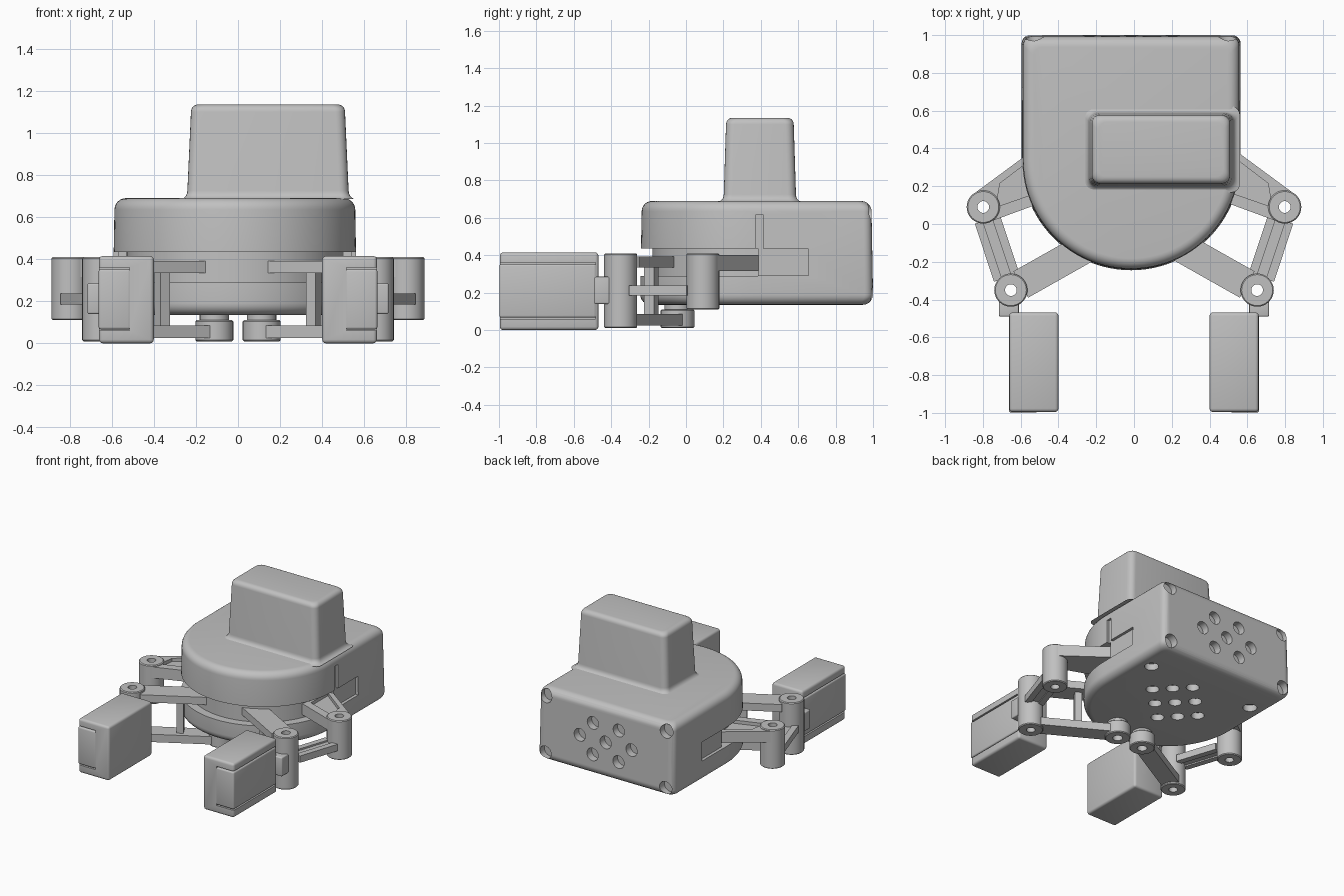
import bpy, bmesh
from math import sin, cos, pi, atan2, hypot
from mathutils import Matrix

cube = bpy.data.objects.get("Cube")
if cube:
    bpy.data.objects.remove(cube, do_unlink=True)

grey = bpy.data.materials.new("light_grey")
grey.use_nodes = True
COLOR = (0.53, 0.53, 0.53, 1)
grey.diffuse_color = COLOR
grey.node_tree.nodes["Principled BSDF"].inputs["Base Color"].default_value = COLOR
parts = []


def finish(name, bm):
    bmesh.ops.recalc_face_normals(bm, faces=bm.faces[:])
    mesh = bpy.data.meshes.new(name)
    bm.to_mesh(mesh)
    bm.free()
    mesh.materials.append(grey)
    ob = bpy.data.objects.new(name, mesh)
    bpy.context.collection.objects.link(ob)
    parts.append(ob)
    return ob


def loft(name, rings, closed=False):
    """Skin equal-length rings; cap the ends, or join last to first."""
    bm = bmesh.new()
    rows = [[bm.verts.new(p) for p in ring] for ring in rings]
    n = len(rows[0])
    pairs = list(zip(rows, rows[1:])) + ([(rows[-1], rows[0])] if closed else [])
    for a, b in pairs:
        for i in range(n):
            j = (i + 1) % n
            bm.faces.new((a[i], a[j], b[j], b[i]))
    if not closed:
        bm.faces.new(rows[0])
        bm.faces.new(rows[-1])
    return finish(name, bm)


def prism(name, outline, z0, z1):
    return loft(name, [[(x, y, z) for x, y in outline] for z in (z0, z1)])


def circle(x, y, r, n=32):
    return [(x + r * cos(2 * pi * i / n), y + r * sin(2 * pi * i / n)) for i in range(n)]


def tube(name, x, y, z0, z1, r, hole):
    c = 0.006
    steps = ((hole, z0), (r - c, z0), (r, z0 + c), (r, z1 - c), (r - c, z1), (hole, z1))
    return loft(name, [[(a, b, z) for a, b in circle(x, y, q)] for q, z in steps], True)


def box(name, x0, x1, y0, y1, z0, z1, bevel=0.0):
    bm = bmesh.new()
    bmesh.ops.create_cube(bm, size=1, matrix=Matrix.Translation(
        ((x0 + x1) / 2, (y0 + y1) / 2, (z0 + z1) / 2))
        @ Matrix.Diagonal((abs(x1 - x0), y1 - y0, z1 - z0, 1)))
    if bevel:
        bmesh.ops.bevel(bm, geom=bm.edges[:], offset=bevel, segments=3,
                        profile=0.5, affect='EDGES')
    return finish(name, bm)


def bar(name, a, b, width, z0, z1, shift=0.0, trim=0.0):
    """Straight bar between two plan points, optionally shifted sideways."""
    L = hypot(b[0] - a[0], b[1] - a[1])
    ux, uy = (b[0] - a[0]) / L, (b[1] - a[1]) / L
    out = []
    for t, s in ((trim, -1), (L - trim, -1), (L - trim, 1), (trim, 1)):
        w = shift + s * width / 2
        out.append((a[0] + ux * t - uy * w, a[1] + uy * t + ux * w))
    return prism(name, out, z0, z1)


def drill(name, x, y, z, r, depth, axis):
    """Cylinder cutter centred on a surface point."""
    bm = bmesh.new()
    m = Matrix.Translation((x, y, z))
    if axis == 'Y':
        m = m @ Matrix.Rotation(pi / 2, 4, 'X')
    bmesh.ops.create_cone(bm, cap_ends=True, segments=24, radius1=r, radius2=r,
                          depth=2 * depth, matrix=m)
    return finish(name, bm)


def cut(ob, cutter):
    mod = ob.modifiers.new("cut", 'BOOLEAN')
    mod.operation = 'DIFFERENCE'
    mod.solver = 'EXACT'
    mod.object = cutter
    bpy.context.view_layer.objects.active = ob
    bpy.ops.object.modifier_apply(modifier=mod.name)
    parts.remove(cutter)
    bpy.data.objects.remove(cutter, do_unlink=True)


# Main housing: half-round front, square back, rounded edges
CX, CY, R, BACK = -0.015, 0.335, 0.58, 1.0


def d_outline(inset, z):
    r, back, c = R - inset, BACK - inset, 0.045
    pts = [(CX + r * cos(pi + pi * i / 48), CY + r * sin(pi + pi * i / 48)) for i in range(49)]
    for sx, start in ((1, 0), (-1, pi / 2)):
        for i in range(6):
            a = start + pi / 2 * i / 5
            pts.append((CX + sx * (r - c) + c * cos(a), back - c + c * sin(a)))
    return [(x, y, z) for x, y in pts]


rings = []
E = 0.055
for i in range(7):
    a = pi / 2 * i / 6
    rings.append(d_outline(E * (1 - sin(a)), 0.135 + E * (1 - cos(a))))
for i in range(7):
    a = pi / 2 * i / 6
    rings.append(d_outline(0.008 * (1 - i / 6) + E * (1 - cos(a)) + 0.008 * i / 6,
                           0.69 - E * (1 - sin(a))))
housing = loft("housing", rings)

# Slot around the front that the arms swing in
ri = R - 0.065
slot = [(CX - ri, 0.385), (-0.9, 0.385), (-0.9, -0.6), (0.9, -0.6), (0.9, 0.385), (CX + ri, 0.385)]
slot += [(CX + ri * cos(a), CY + ri * sin(a)) for a in [-pi * i / 32 for i in range(33)]]
cut(housing, prism("slot_cutter", slot, 0.29, 0.435))

# Side panels and the upright groove
for s in (-1, 1):
    side = CX + s * R
    cut(housing, box("panel_cutter", side - 0.025, side + 0.025, 0.38, 0.655, 0.291, 0.434))
cut(housing, box("groove_cutter", CX + R - 0.025, CX + R + 0.05, 0.372, 0.415, 0.43, 0.615))

# Round holes in the back and underside
vents = [(0, 0)] + [(sx * 0.22, 0) for sx in (-1, 1)]
vents += [(sx * 0.11, sz * 0.12) for sx in (-1, 1) for sz in (-1, 1)]
for dx, dz in vents:
    cut(housing, drill("back_hole_cutter", CX + dx, BACK, 0.41 + dz, 0.048, 0.06, 'Y'))
for sx in (-1, 1):
    for sz in (-1, 1):
        cut(housing, drill("screw_cutter", CX + sx * 0.51, BACK, 0.413 + sz * 0.215, 0.05, 0.06, 'Y'))
    cut(housing, drill("foot_hole_cutter", CX + sx * 0.45, 0.71, 0.135, 0.05, 0.05, 'Z'))
for i in (-1, 0, 1):
    for j in (-1, 0, 1):
        cut(housing, drill("base_hole_cutter", CX - 0.1 * i - 0.14 * j,
                           0.43 + 0.1 * i - 0.14 * j, 0.135, 0.046, 0.05, 'Z'))

# Tapered tower with a flared foot


def rounded_rect(hx, hy, z, c=0.045):
    pts = []
    for k, (sx, sy) in enumerate(((1, 1), (-1, 1), (-1, -1), (1, -1))):
        for i in range(6):
            a = pi / 2 * (k + i / 5)
            pts.append((0.1425 + sx * (hx - c) + c * cos(a), 0.395 + sy * (hy - c) + c * sin(a), z))
    return pts


tower = []
for i in range(6):
    a = pi / 2 * i / 5
    f = 0.035 * (1 - sin(a))
    tower.append(rounded_rect(0.383 + f, 0.193 + f, 0.685 + 0.04 * (1 - cos(a))))
for i in range(6):
    a = pi / 2 * i / 5
    f = 0.035 * (1 - cos(a))
    tower.append(rounded_rect(0.366 - f, 0.181 - f, 1.1 + 0.035 * sin(a)))
loft("tower", tower)

# Two mirrored linkages and fingers
for s, side in ((1, "left"), (-1, "right")):
    outer, wrist, base = (s * 0.798, 0.09), (s * 0.652, -0.35), (s * 0.112, -0.045)

    # Pivot barrels
    tube(side + "_outer_pivot", *outer, 0.11, 0.41, 0.088, 0.031)
    tube(side + "_wrist_pivot", *wrist, 0.01, 0.41, 0.088, 0.031)
    tube(side + "_base_pivot", *base, 0.01, 0.11, 0.09, 0.035)
    tube(side + "_base_shaft", *base, 0.105, 0.15, 0.07, 0.035)

    # Outer link: two rails on a thin web
    bar(side + "_link_web", outer, wrist, 0.06, 0.195, 0.225, 0, 0.07)
    for k in (-1, 1):
        bar(side + "_link_rail", outer, wrist, 0.045, 0.185, 0.237, k * 0.048, 0.07)

    # Swing arm: upper and lower bars joined by a post
    bar(side + "_upper_arm", wrist, base, 0.16, 0.335, 0.392, 0, 0.06)
    bar(side + "_lower_arm", wrist, base, 0.13, 0.025, 0.085, 0, 0.06)
    mid = [(w * 0.5 + b * 0.5) for w, b in zip(wrist, base)]
    end = [(w * 0.42 + b * 0.58) for w, b in zip(wrist, base)]
    bar(side + "_arm_post", mid, end, 0.06, 0.07, 0.345)

    # Drive arm: wedge widening into the housing, with a recessed top
    wedge = [(0.855, 0.155), (0.755, 0.015), (0.36, 0.16), (0.36, 0.52)]
    drive = prism(side + "_drive_arm", [(s * x, y) for x, y in wedge], 0.315, 0.4)
    pocket = [(0.71, 0.215), (0.73, 0.09), (0.5, 0.17), (0.5, 0.375)]
    cut(drive, prism("pocket_cutter", [(s * x, y) for x, y in pocket], 0.375, 0.45))
    cut(drive, drill("bore_cutter", *outer, 0.36, 0.06, 0.1, 'Z'))

    # Finger: rounded shell, inset pad on the outer front, rear bracket
    finger = box(side + "_finger", s * 0.40, s * 0.66, -0.995, -0.468, 0.0, 0.415, 0.018)
    cut(finger, box("pad_cutter", s * 0.515, s * 0.75, -1.1, -0.485, 0.06, 0.36))
    box(side + "_finger_pad", s * 0.51, s * 0.662, -0.998, -0.48, 0.066, 0.353, 0.012)
    box(side + "_finger_bracket", s * 0.61, s * 0.715, -0.49, -0.40, 0.14, 0.285, 0.008)

# Smooth shading with sharp edges kept
bpy.ops.object.select_all(action='DESELECT')
for ob in parts:
    ob.select_set(True)
bpy.context.view_layer.objects.active = parts[0]
bpy.ops.object.shade_smooth_by_angle(angle=0.6)
